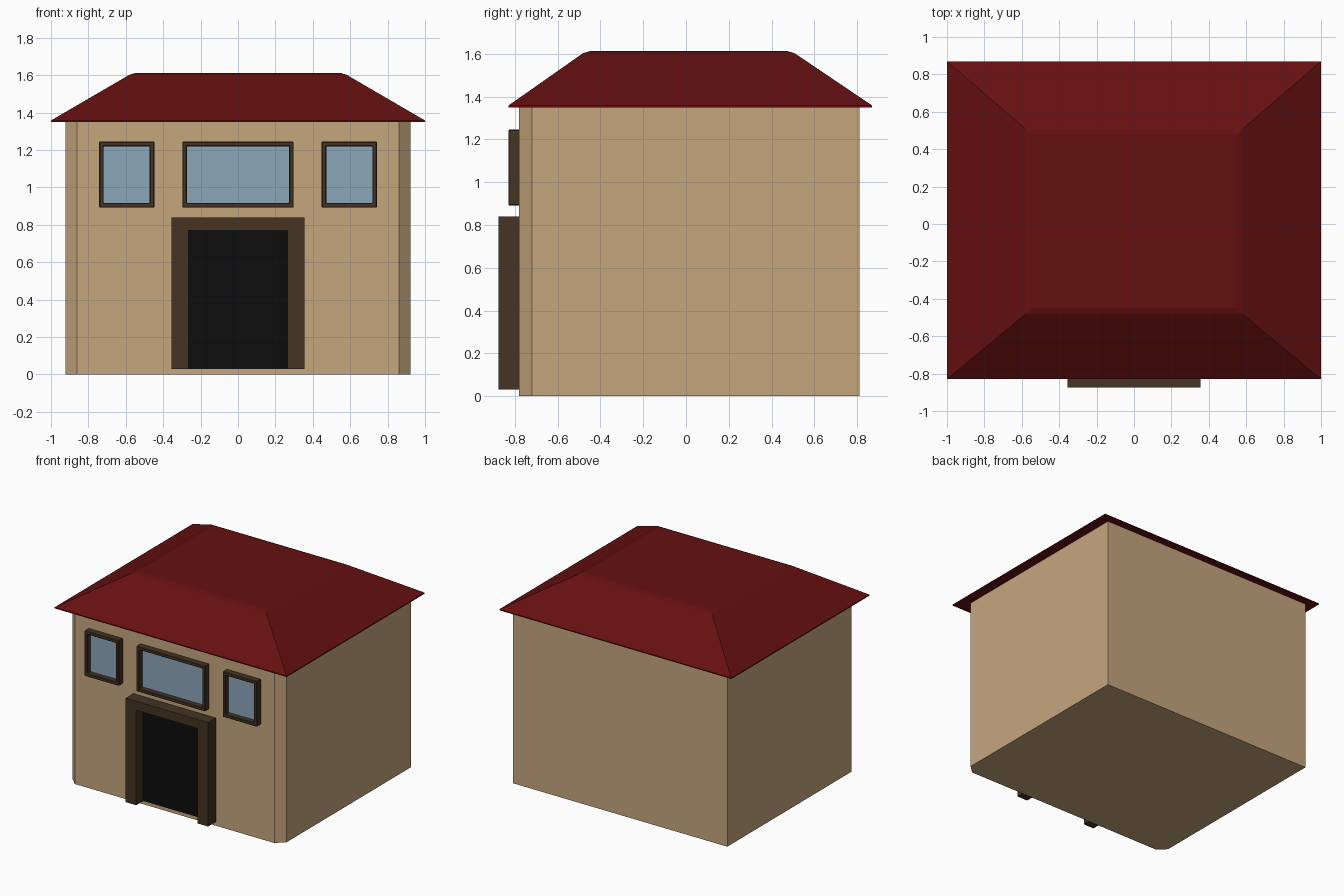
import bpy, bmesh

if "Cube" in bpy.data.objects:
    bpy.data.objects.remove(bpy.data.objects["Cube"])


def material(name, rgb):
    m = bpy.data.materials.new(name)
    m.diffuse_color = (*rgb, 1)
    m.use_nodes = True
    m.node_tree.nodes["Principled BSDF"].inputs["Base Color"].default_value = m.diffuse_color
    return m


WALL = material("tan wall", (0.56, 0.385, 0.21))
ROOF = material("dark red roof", (0.13, 0.005, 0.005))
TRIM = material("brown trim", (0.058, 0.033, 0.017))
GLASS = material("blue glass", (0.26, 0.39, 0.49))
BLACK = material("black doorway", (0.004, 0.004, 0.004))


def finish(name, bm, mat, bevel=0):
    bmesh.ops.recalc_face_normals(bm, faces=bm.faces)
    me = bpy.data.meshes.new(name)
    bm.to_mesh(me)
    bm.free()
    me.materials.append(mat)
    ob = bpy.data.objects.new(name, me)
    bpy.context.collection.objects.link(ob)
    if bevel:
        mod = ob.modifiers.new("bevel", 'BEVEL')
        mod.width, mod.segments = bevel, 1
    return ob


def extrude(name, points, offset, mat, bevel=0):
    """Extrude a closed outline along an offset vector."""
    bm = bmesh.new()
    face = bm.faces.new([bm.verts.new(p) for p in points])
    new = bmesh.ops.extrude_face_region(bm, geom=[face], use_keep_orig=True)["geom"]
    bmesh.ops.translate(bm, vec=offset,
                        verts=[v for v in new if isinstance(v, bmesh.types.BMVert)])
    return finish(name, bm, mat, bevel)


def panel(name, x0, x1, z0, z1, y0, y1, mat):
    pts = [(x0, y0, z0), (x1, y0, z0), (x1, y0, z1), (x0, y0, z1)]
    return extrude(name, pts, (0, y1 - y0, 0), mat)


def window_frame(name, x0, x1, z0, z1, t, y0, y1):
    """Rectangular ring with depth."""
    bm = bmesh.new()
    rings = []
    for y, i in ((y0, 0), (y0, t), (y1, t), (y1, 0)):
        rings.append([bm.verts.new(p) for p in (
            (x0 + i, y, z0 + i), (x1 - i, y, z0 + i),
            (x1 - i, y, z1 - i), (x0 + i, y, z1 - i))])
    for a in range(4):
        r, s = rings[a], rings[(a + 1) % 4]
        for k in range(4):
            n = (k + 1) % 4
            bm.faces.new((r[k], r[n], s[n], s[k]))
    return finish(name, bm, TRIM, 0.004)


# Body with chamfered front corners
outline = [(-0.86, -0.78), (0.86, -0.78), (0.923, -0.72), (0.923, 0.81),
           (-0.923, 0.81), (-0.923, -0.72)]
extrude("walls", [(x, y, 0) for x, y in outline], (0, 0, 1.352), WALL)

# Hipped roof with flat top, thin eave lip and softened upper edges
bm = bmesh.new()
levels = [(1.0, -0.83, 0.87, 1.35), (1.0, -0.83, 0.87, 1.358), (0.565, -0.467, 0.493, 1.612)]
rings = [[bm.verts.new(p) for p in ((-x, y0, z), (x, y0, z), (x, y1, z), (-x, y1, z))]
         for x, y0, y1, z in levels]
bm.faces.new(rings[0])
bm.faces.new(rings[-1])
for r, s in zip(rings, rings[1:]):
    for k in range(4):
        n = (k + 1) % 4
        bm.faces.new((r[k], r[n], s[n], s[k]))
top_edges = [e for e in bm.edges if all(v.co.z > 1.5 for v in e.verts)]
bmesh.ops.bevel(bm, geom=top_edges, offset=0.018, segments=1, affect='EDGES')
finish("roof", bm, ROOF)

# Door frame: two jambs and a lintel in one arch outline
arch = [(-0.355, 0.03), (-0.265, 0.03), (-0.265, 0.77), (0.265, 0.77),
        (0.265, 0.03), (0.355, 0.03), (0.355, 0.84), (-0.355, 0.84)]
extrude("door_frame", [(x, -0.875, z) for x, z in arch], (0, 0.1, 0), TRIM)
panel("doorway", -0.265, 0.265, 0.03, 0.77, -0.788, -0.779, BLACK)

# Windows
for name, x0, x1 in (("left", -0.743, -0.447), ("centre", -0.298, 0.298), ("right", 0.447, 0.743)):
    window_frame(name + "_window_frame", x0, x1, 0.892, 1.245, 0.025, -0.83, -0.775)
    panel(name + "_window_glass", x0 + 0.02, x1 - 0.02, 0.912, 1.225, -0.788, -0.779, GLASS)
